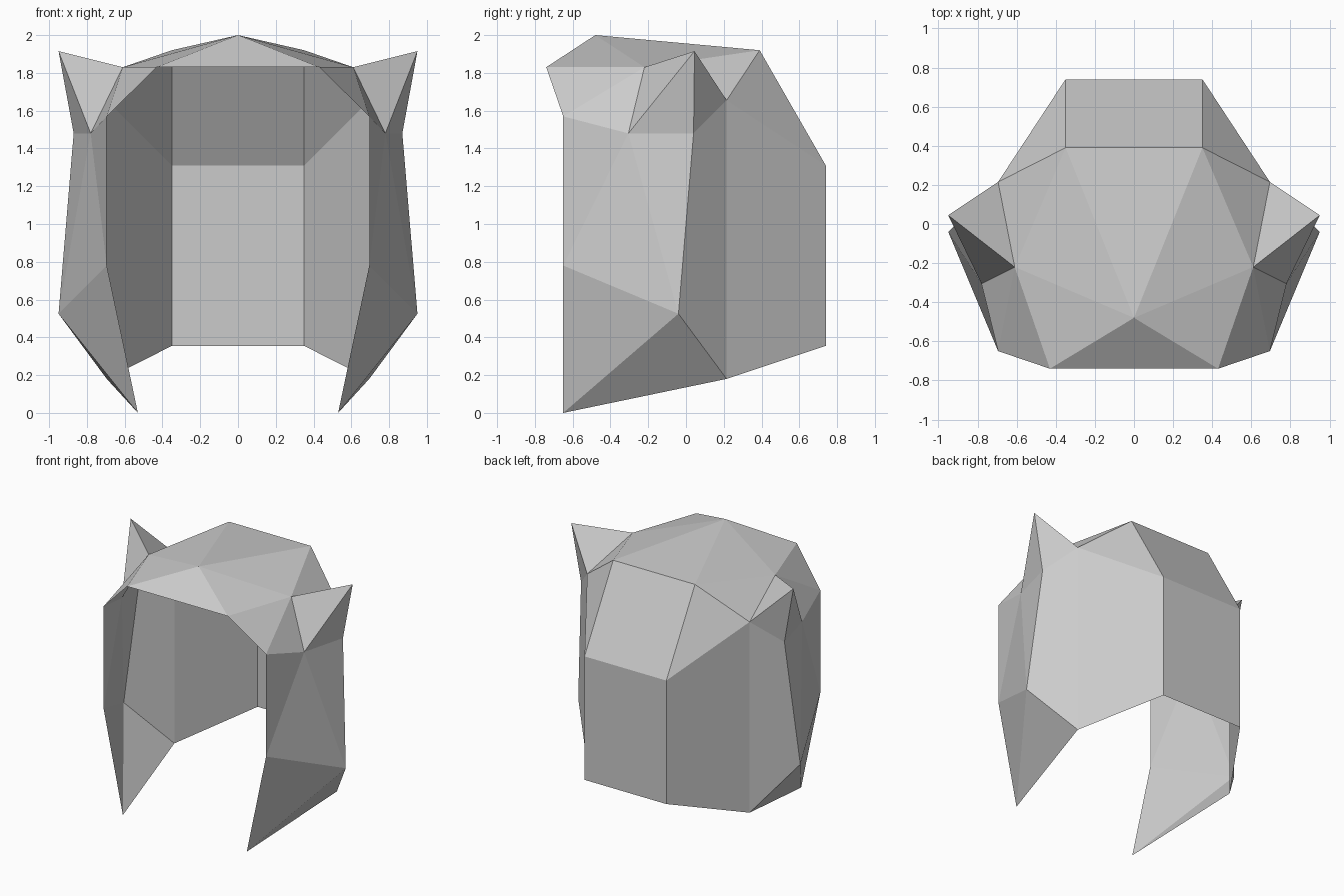
import bpy
import bmesh
from mathutils import Vector

cube = bpy.data.objects.get("Cube")
if cube:
    bpy.data.objects.remove(cube)

# One plain grey for the whole shell
grey = bpy.data.materials.new("plain grey")
grey.use_nodes = True
colour = (0.6, 0.6, 0.6, 1)
grey.diffuse_color = colour
grey.node_tree.nodes["Principled BSDF"].inputs["Base Color"].default_value = colour

# Named corners of the left half
P = {
    "crown": (0, -0.48, 2.0),
    "brow_mid": (0, -0.74, 1.83),
    "brow": (0.43, -0.74, 1.83),
    "temple": (0.61, -0.22, 1.83),
    "ridge_mid": (0, 0.39, 1.92),
    "ridge": (0.35, 0.39, 1.92),
    "nape_top_mid": (0, 0.74, 1.31),
    "nape_top": (0.35, 0.74, 1.31),
    "nape_low_mid": (0, 0.74, 0.355),
    "nape_low": (0.35, 0.74, 0.355),
    "side_top": (0.695, 0.215, 1.655),
    "side_low": (0.695, 0.215, 0.18),
    "cheek_top": (0.695, -0.65, 1.57),
    "cheek_mid": (0.695, -0.65, 0.78),
    "cheek_tip": (0.53, -0.65, 0),
    "jaw": (0.95, -0.04, 0.525),
    "ear_tip": (0.95, 0.045, 1.915),
    "ear_front": (0.78, -0.305, 1.48),
    "ear_back": (0.87, 0.04, 1.48),
}


def panel(name, faces):
    """Thin faceted sheet, facing outwards and mirrored across x."""
    bm = bmesh.new()
    verts = {}
    for face in faces:
        corners = []
        for key in face.split():
            if key not in verts:
                verts[key] = bm.verts.new(P[key])
            corners.append(verts[key])
        f = bm.faces.new(corners)
        f.normal_update()
        if f.normal.dot(f.calc_center_median() - Vector((0, 0, 1))) < 0:
            f.normal_flip()
    mesh = bpy.data.meshes.new(name)
    bm.to_mesh(mesh)
    bm.free()
    mesh.materials.append(grey)
    obj = bpy.data.objects.new(name, mesh)
    bpy.context.collection.objects.link(obj)
    mirror = obj.modifiers.new("Mirror", "MIRROR")
    mirror.use_clip = True
    return obj


# Domed top and brow
panel("crown", [
    "crown brow_mid brow",
    "crown brow temple",
    "crown temple ridge",
    "crown ridge ridge_mid",
    "ridge temple side_top",
    "brow cheek_top temple",
    "temple cheek_top ear_front",
])

# Pointed ears
panel("ears", [
    "temple ear_front ear_tip",
    "temple ear_tip side_top",
    "ear_tip ear_front ear_back",
    "ear_tip ear_back side_top",
])

# Cheek guards with pointed lower tips
panel("cheek_guards", [
    "cheek_top cheek_mid ear_front",
    "ear_front cheek_mid jaw",
    "ear_front jaw ear_back",
    "cheek_mid cheek_tip jaw",
    "jaw cheek_tip side_low",
    "ear_back jaw side_low",
    "ear_back side_low side_top",
])

# Back of the shell
panel("back", [
    "ridge_mid ridge nape_top nape_top_mid",
    "nape_top_mid nape_top nape_low nape_low_mid",
    "ridge side_top nape_top",
    "nape_top side_top side_low nape_low",
])
